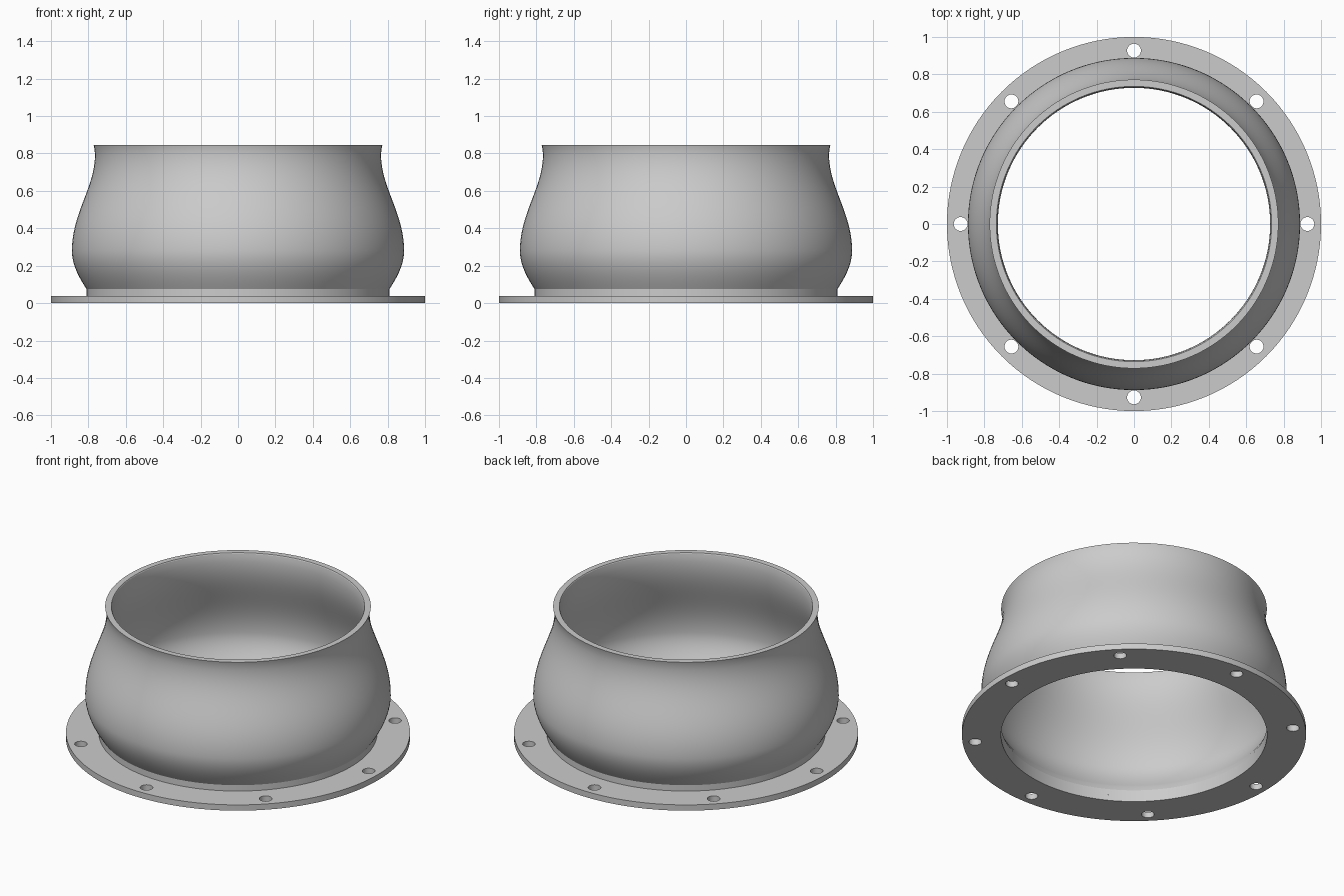
import bpy
import bmesh
from math import cos, sin, pi, radians
from mathutils import Vector, Matrix
from mathutils.geometry import interpolate_bezier

SEGMENTS = 128
WALL = 0.037
FLANGE_TOP = 0.037
COLLAR_TOP = 0.075
RIM_TOP = 0.845
BORE = 0.773
COLLAR = 0.81

if "Cube" in bpy.data.objects:
    bpy.data.objects.remove(bpy.data.objects["Cube"], do_unlink=True)

# Single grey material
grey = bpy.data.materials.new("plain grey")
grey.use_nodes = True
colour = (0.6, 0.6, 0.6, 1)
grey.diffuse_color = colour
grey.node_tree.nodes["Principled BSDF"].inputs["Base Color"].default_value = colour


def select_only(obj):
    bpy.ops.object.select_all(action="DESELECT")
    obj.select_set(True)
    bpy.context.view_layer.objects.active = obj


def smooth(obj):
    select_only(obj)
    bpy.ops.object.shade_smooth_by_angle(angle=radians(20))


def add_circle(curve, cx, cy, radius, count):
    spline = curve.splines.new("POLY")
    spline.points.add(count - 1)
    for i, point in enumerate(spline.points):
        a = 2 * pi * i / count
        point.co = (cx + radius * cos(a), cy + radius * sin(a), 0, 1)
    spline.use_cyclic_u = True


# Flange: flat ring with eight bolt holes
curve = bpy.data.curves.new("flange", "CURVE")
curve.dimensions = "2D"
curve.fill_mode = "BOTH"
curve.extrude = FLANGE_TOP / 2
add_circle(curve, 0, 0, 1, SEGMENTS)
add_circle(curve, 0, 0, BORE, SEGMENTS)
for i in range(8):
    a = i * pi / 4
    add_circle(curve, 0.927 * cos(a), 0.927 * sin(a), 0.037, 32)
flange = bpy.data.objects.new("flange", curve)
bpy.context.collection.objects.link(flange)
select_only(flange)
bpy.ops.object.convert(target="MESH")
flange = bpy.context.object
flange.data.transform(Matrix.Translation((0, 0, FLANGE_TOP / 2)))
bm = bmesh.new()
bm.from_mesh(flange.data)
bmesh.ops.remove_doubles(bm, verts=bm.verts, dist=0.0001)
bmesh.ops.recalc_face_normals(bm, faces=bm.faces)
bm.to_mesh(flange.data)
bm.free()
flange.data.materials.clear()
flange.data.materials.append(grey)
smooth(flange)

# Outer wall: bulge, narrowing neck and slightly flared rim
spans = [
    ((COLLAR, COLLAR_TOP), (0.845, 0.13), (0.888, 0.2), (0.888, 0.28), 14),
    ((0.888, 0.28), (0.888, 0.48), (0.765, 0.62), (0.765, 0.79), 24),
    ((0.765, 0.79), (0.765, 0.81), (0.768, 0.83), (0.772, RIM_TOP), 5),
]
outer = []
for *handles, steps in spans:
    points = interpolate_bezier(*[Vector((r, 0, z)) for r, z in handles], steps)
    outer += points if not outer else points[1:]

# Inner wall: the outer wall offset by the thickness
inner = []
for i, p in enumerate(outer):
    along = (outer[min(i + 1, len(outer) - 1)] - outer[max(i - 1, 0)]).normalized()
    inner.append(p + WALL * Vector((-along.z, 0, along.x)))
inner[0] = Vector((BORE, 0, COLLAR_TOP))
inner[-1].z = RIM_TOP
profile = ([Vector((COLLAR, 0, FLANGE_TOP))] + outer + inner[::-1]
           + [Vector((BORE, 0, FLANGE_TOP))])

# Spin the wall profile into the collar and body
bm = bmesh.new()
verts = [bm.verts.new(p) for p in profile]
edges = [bm.edges.new(pair) for pair in zip(verts, verts[1:])]
bmesh.ops.spin(bm, geom=verts + edges, cent=(0, 0, 0), axis=(0, 0, 1),
               angle=2 * pi, steps=SEGMENTS, use_duplicate=False)
bmesh.ops.remove_doubles(bm, verts=bm.verts, dist=0.0001)
bmesh.ops.recalc_face_normals(bm, faces=bm.faces)
mesh = bpy.data.meshes.new("body")
bm.to_mesh(mesh)
bm.free()
body = bpy.data.objects.new("body", mesh)
bpy.context.collection.objects.link(body)
mesh.materials.append(grey)
smooth(body)
